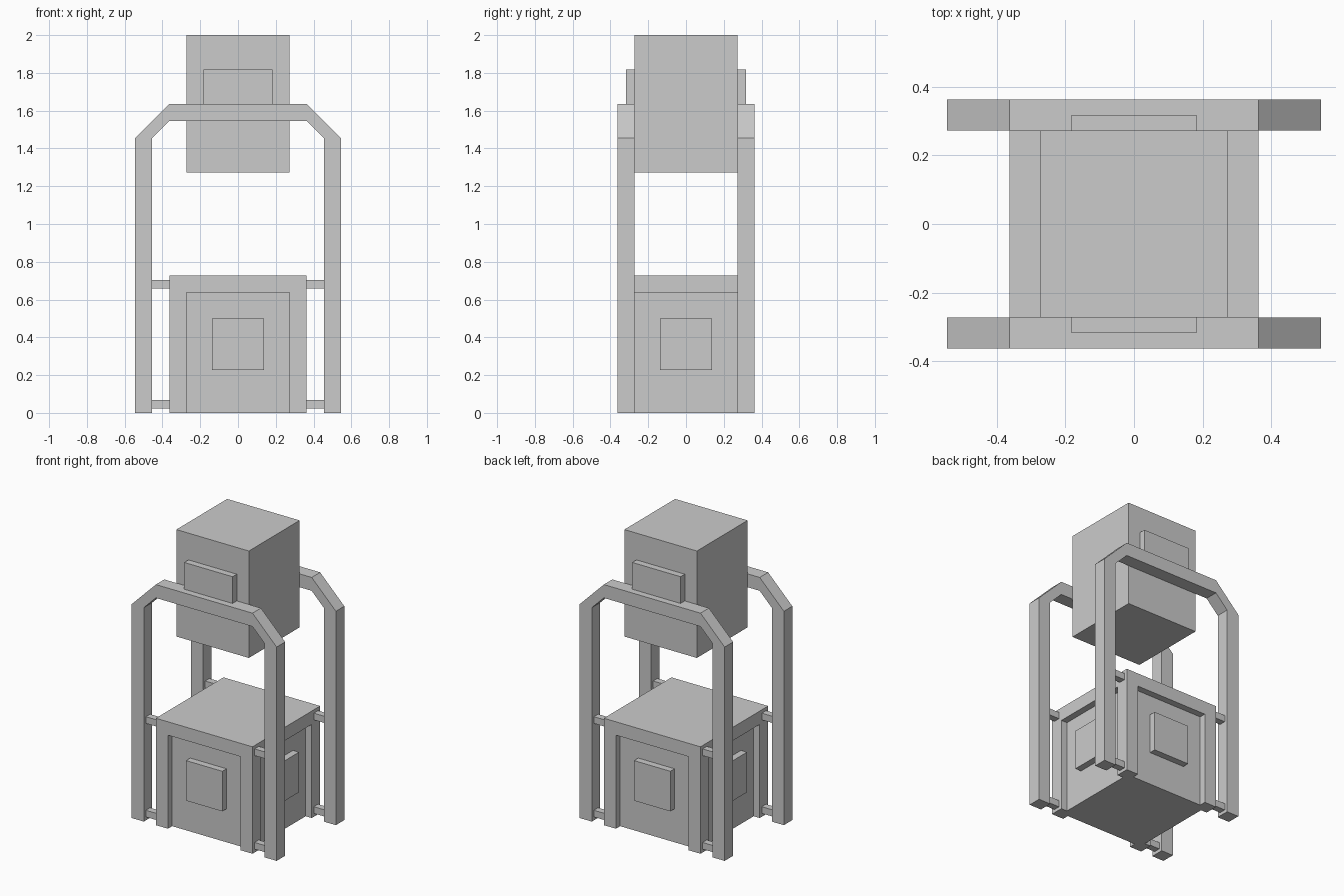
import bpy, bmesh
from mathutils import Matrix, Vector

if "Cube" in bpy.data.objects:
    bpy.data.objects.remove(bpy.data.objects["Cube"])

U = 1 / 11  # the whole model sits on this grid step


def finish(name, bm):
    bmesh.ops.recalc_face_normals(bm, faces=bm.faces)
    mesh = bpy.data.meshes.new(name)
    bm.to_mesh(mesh)
    bm.free()
    obj = bpy.data.objects.new(name, mesh)
    bpy.context.collection.objects.link(obj)
    return obj


def add_box(bm, lo, hi, turn=0):
    """Box between two corners in grid steps, turned by quarter turns about z."""
    lo, hi = Vector(lo) * U, Vector(hi) * U
    mat = (Matrix.Rotation(turn * 1.5707963268, 4, 'Z')
           @ Matrix.Translation((lo + hi) / 2)
           @ Matrix.Diagonal((*(hi - lo), 1)))
    bmesh.ops.create_cube(bm, size=1, matrix=mat)


def box(name, lo, hi, turn=0):
    bm = bmesh.new()
    add_box(bm, lo, hi, turn)
    return finish(name, bm)


# Lower body with a recess, open at the bottom, cut into each side
body = box("lower_body", (-4, -4, 0), (4, 4, 8))
bm = bmesh.new()
for t in range(4):
    add_box(bm, (-3, -6, -1), (3, -3.5, 7), t)
cutter = finish("recess_cutter", bm)
mod = body.modifiers.new("recesses", 'BOOLEAN')
mod.operation, mod.solver, mod.object = 'DIFFERENCE', 'EXACT', cutter
bpy.context.view_layer.objects.active = body
bpy.ops.object.modifier_apply(modifier=mod.name)
bpy.data.objects.remove(cutter)

# Raised square in each recess
for t in range(4):
    box("side_panel", (-1.5, -4, 2.5), (1.5, -3.5, 5.5), t)

# Upper block
box("upper_block", (-3, -3, 14), (3, 3, 22))

# Arched frames front and back, with a plate resting on each
arch = [(-6, 0), (-6, 16), (-4, 18), (4, 18), (6, 16), (6, 0),
        (5, 0), (5, 16), (4, 17), (-4, 17), (-5, 16), (-5, 0)]
for side, s in (("front", -1), ("back", 1)):
    bm = bmesh.new()
    face = bm.faces.new([bm.verts.new((x * U, s * 3 * U, z * U)) for x, z in arch])
    ext = bmesh.ops.extrude_face_region(bm, geom=[face], use_keep_orig=True)
    bmesh.ops.translate(bm, vec=(0, s * U, 0),
                        verts=[v for v in ext["geom"] if isinstance(v, bmesh.types.BMVert)])
    finish(side + "_arch", bm)
    box(side + "_plate", (-2, min(3 * s, 3.5 * s), 18), (2, max(3 * s, 3.5 * s), 20))

    # Short pegs joining the legs to the body
    for sx in (-4.5, 4.5):
        for z in (0.25, 7.25):
            box(side + "_peg", (sx - 0.5, s * 3.5 - 0.25, z), (sx + 0.5, s * 3.5 + 0.25, z + 0.5))
